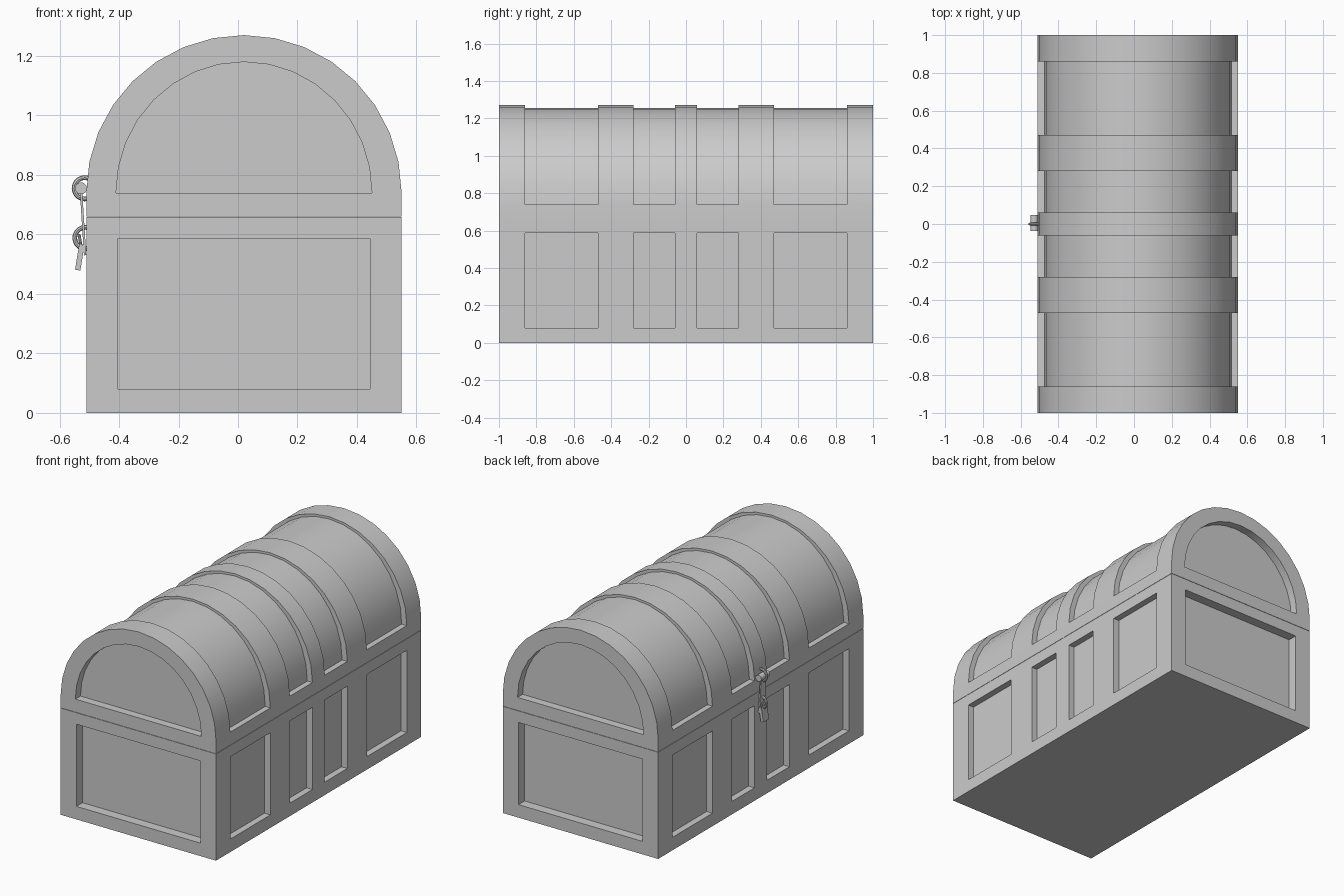
import bpy, bmesh, math
from mathutils import Vector

if "Cube" in bpy.data.objects:
    bpy.data.objects.remove(bpy.data.objects["Cube"])

CX, HW, SEAM, SPRING = 0.02, 0.53, 0.66, 0.74
GAPS = [(-0.86, -0.47), (-0.28, -0.06), (0.06, 0.28), (0.47, 0.86)]


def obj_from(bm, name):
    bmesh.ops.recalc_face_normals(bm, faces=bm.faces)
    me = bpy.data.meshes.new(name)
    bm.to_mesh(me)
    bm.free()
    ob = bpy.data.objects.new(name, me)
    bpy.context.collection.objects.link(ob)
    return ob


def prism(bm, pts, y0, y1):
    """Extrude an xz outline from y0 to y1."""
    f = bm.faces.new([bm.verts.new((x, y0, z)) for x, z in pts])
    g = bmesh.ops.extrude_face_region(bm, geom=[f])
    vs = [v for v in g['geom'] if isinstance(v, bmesh.types.BMVert)]
    bmesh.ops.translate(bm, vec=(0, y1 - y0, 0), verts=vs)


def rect(x0, x1, z0, z1):
    return [(x0, z0), (x1, z0), (x1, z1), (x0, z1)]


def arch(rx, rz, n=16):
    return [(CX + rx * math.cos(math.pi * i / n), SPRING + rz * math.sin(math.pi * i / n))
            for i in range(n + 1)]


def smooth(ob):
    bpy.ops.object.select_all(action='DESELECT')
    ob.select_set(True)
    bpy.context.view_layer.objects.active = ob
    bpy.ops.object.shade_smooth_by_angle(angle=math.radians(30))


def carve(ob, cutter):
    m = ob.modifiers.new("recesses", 'BOOLEAN')
    m.operation, m.solver, m.object = 'DIFFERENCE', 'EXACT', cutter
    bpy.context.view_layer.objects.active = ob
    bpy.ops.object.modifier_apply(modifier=m.name)
    bpy.data.objects.remove(cutter)
    smooth(ob)


# lower box with sunken panels
bm = bmesh.new()
prism(bm, rect(CX - HW, CX + HW, 0, SEAM - 0.002), -1, 1)
body = obj_from(bm, "chest_body")
bm = bmesh.new()
for s in (-1, 1):
    prism(bm, rect(CX - 0.423, CX + 0.423, 0.08, 0.587), s * 1.1, s * 0.94)
    for y0, y1 in GAPS:
        prism(bm, rect(*sorted((CX + s * (HW - 0.04), CX + s * 0.7)), 0.08, 0.587), y0, y1)
carve(body, obj_from(bm, "body_cutter"))

# arched lid: full profile, sunk between the bands and at both ends
bm = bmesh.new()
prism(bm, [(CX - HW, SEAM), (CX + HW, SEAM)] + arch(HW, 0.53), -1, 1)
lid = obj_from(bm, "chest_lid")
bm = bmesh.new()
for y0, y1 in GAPS:
    prism(bm, arch(0.7, 0.7) + arch(0.495, 0.516)[::-1], y0, y1)
for s in (-1, 1):
    prism(bm, arch(0.43, 0.44), s * 1.1, s * 0.95)
carve(lid, obj_from(bm, "lid_cutter"))


# lock hardware on the left side
def torus(name, loc, R, r, rot):
    bpy.ops.mesh.primitive_torus_add(location=loc, rotation=rot, major_radius=R, minor_radius=r,
                                     major_segments=20, minor_segments=8)
    bpy.context.object.name = name
    smooth(bpy.context.object)


def plate(name, top, bottom, width, thick):
    a, b = Vector((top[0], 0, top[1])), Vector((bottom[0], 0, bottom[1]))
    d = (b - a).normalized()
    n = Vector((d.z, 0, -d.x)) * thick / 2
    bm = bmesh.new()
    pts = [a + n, b + n, b - n, a - n]
    prism(bm, [(p.x, p.z) for p in pts], -width / 2, width / 2)
    return obj_from(bm, name)


flat = (math.pi / 2, 0, 0)
torus("lid_staple", (-0.515, 0, 0.755), 0.036, 0.008, flat)
torus("body_staple", (-0.513, 0, 0.588), 0.036, 0.008, flat)
bpy.ops.mesh.primitive_cylinder_add(vertices=16, radius=0.02, depth=0.085,
                                    location=(-0.528, 0.005, 0.755), rotation=flat)
bpy.context.object.name = "hasp_pin"
smooth(bpy.context.object)
plate("hasp_strap", (-0.528, 0.75), (-0.514, 0.53), 0.05, 0.008)
torus("padlock_shackle", (-0.53, 0, 0.575), 0.022, 0.005, (0, math.radians(80), 0))
plate("padlock_body", (-0.525, 0.565), (-0.539, 0.48), 0.055, 0.018)
